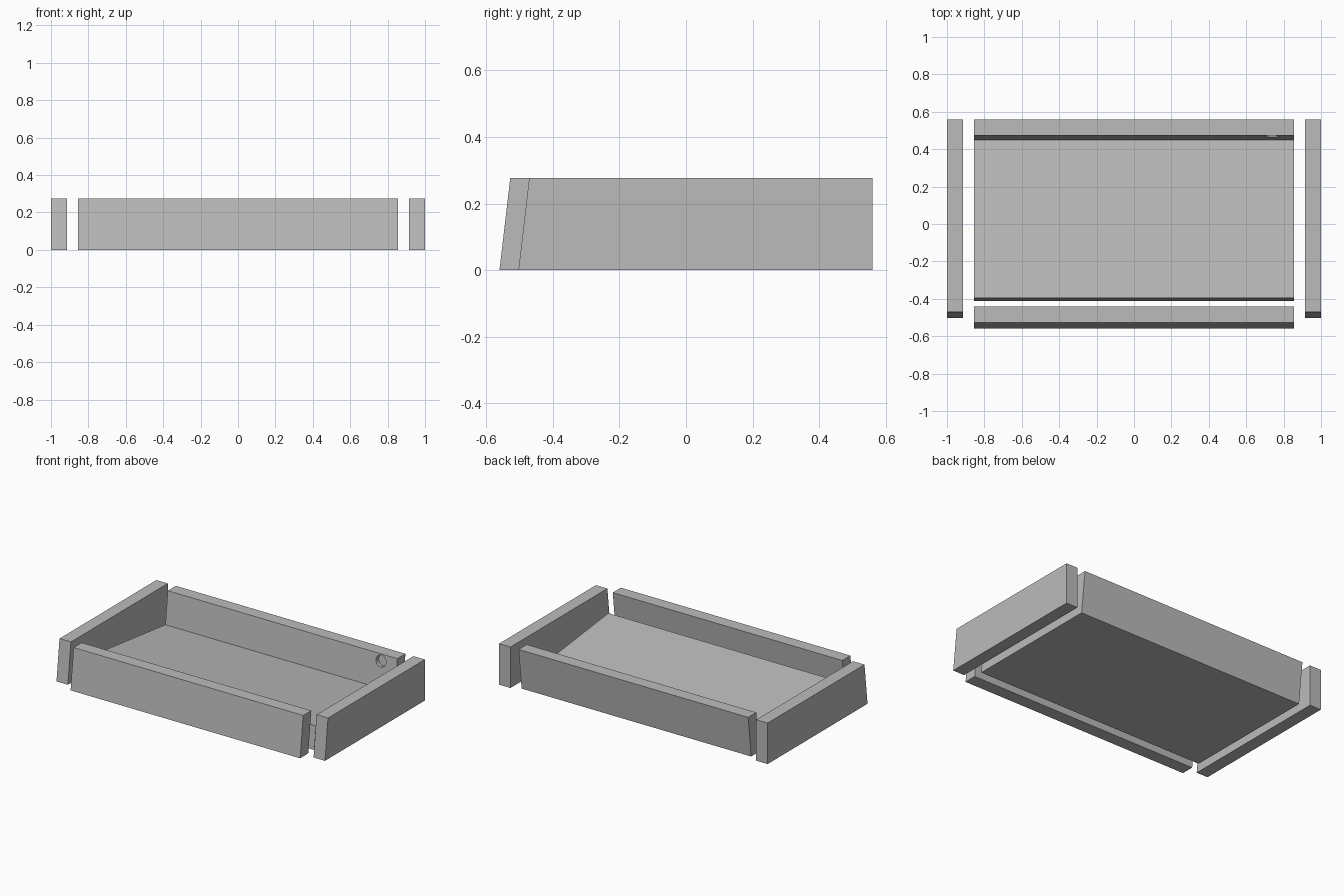
import bpy
import bmesh
from mathutils import Matrix

if "Cube" in bpy.data.objects:
    bpy.data.objects.remove(bpy.data.objects["Cube"], do_unlink=True)

GREY = (0.5, 0.5, 0.5, 1)
grey = bpy.data.materials.new("plain grey")
grey.use_nodes = True
grey.diffuse_color = GREY
grey.node_tree.nodes["Principled BSDF"].inputs["Base Color"].default_value = GREY

HEIGHT = 0.276
LEAN = 0.117          # backward lean per unit of height
SHIFT = LEAN * HEIGHT
WALL = 0.086
HALF = 0.855          # half length of the long parts


def extrude_profile(name, profile, x0, x1):
    """Solid made by sweeping a (y, z) profile from x0 to x1."""
    bm = bmesh.new()
    face = bm.faces.new([bm.verts.new((x0, y, z)) for y, z in profile])
    swept = bmesh.ops.extrude_face_region(bm, geom=[face])["geom"]
    verts = [v for v in swept if isinstance(v, bmesh.types.BMVert)]
    bmesh.ops.translate(bm, verts=verts, vec=(x1 - x0, 0, 0))
    bmesh.ops.recalc_face_normals(bm, faces=bm.faces)
    mesh = bpy.data.meshes.new(name)
    bm.to_mesh(mesh)
    bm.free()
    mesh.materials.append(grey)
    obj = bpy.data.objects.new(name, mesh)
    bpy.context.collection.objects.link(obj)
    return obj


def leaning_wall(name, y):
    """Long wall whose outer and inner faces both lean back."""
    profile = [(y, 0), (y + WALL, 0), (y + WALL + SHIFT, HEIGHT), (y + SHIFT, HEIGHT)]
    return extrude_profile(name, profile, -HALF, HALF)


# Front and back walls
leaning_wall("front_wall", -0.56)
back_y = 0.56 - WALL - SHIFT
back_wall = leaning_wall("back_wall", back_y)

# Side walls: slanted front end, upright back end
side = [(-0.503, 0), (0.56, 0), (0.56, HEIGHT), (-0.503 + SHIFT, HEIGHT)]
extrude_profile("left_wall", side, 0.915, 1.0)
extrude_profile("right_wall", side, -1.0, -0.915)

# Wedge floor, flat below and sloping down to the back wall
front_z, back_z = 0.155, 0.057
floor = [(-0.413, 0), (back_y, 0), (back_y + LEAN * back_z, back_z),
         (-0.413 + LEAN * front_z, front_z)]
extrude_profile("floor", floor, -HALF, HALF)

# Shallow round socket in the inner face of the back wall
hole_z = 0.23
hole_y = back_y + LEAN * hole_z
bpy.ops.mesh.primitive_cylinder_add(vertices=32, radius=0.038, depth=0.06)
cutter = bpy.context.object
cutter.name = "socket_cutter"
cutter.matrix_world = (Matrix.Translation((0.737, hole_y, hole_z))
                       @ Matrix.Rotation(1.5708 - LEAN, 4, "X"))
cutter.data.materials.append(grey)
cutter.hide_render = True
bpy.context.view_layer.update()
cut = back_wall.modifiers.new("socket", "BOOLEAN")
cut.operation = "DIFFERENCE"
cut.solver = "EXACT"
cut.object = cutter
bpy.context.view_layer.objects.active = back_wall
bpy.ops.object.modifier_apply(modifier=cut.name)
bpy.data.objects.remove(cutter, do_unlink=True)
